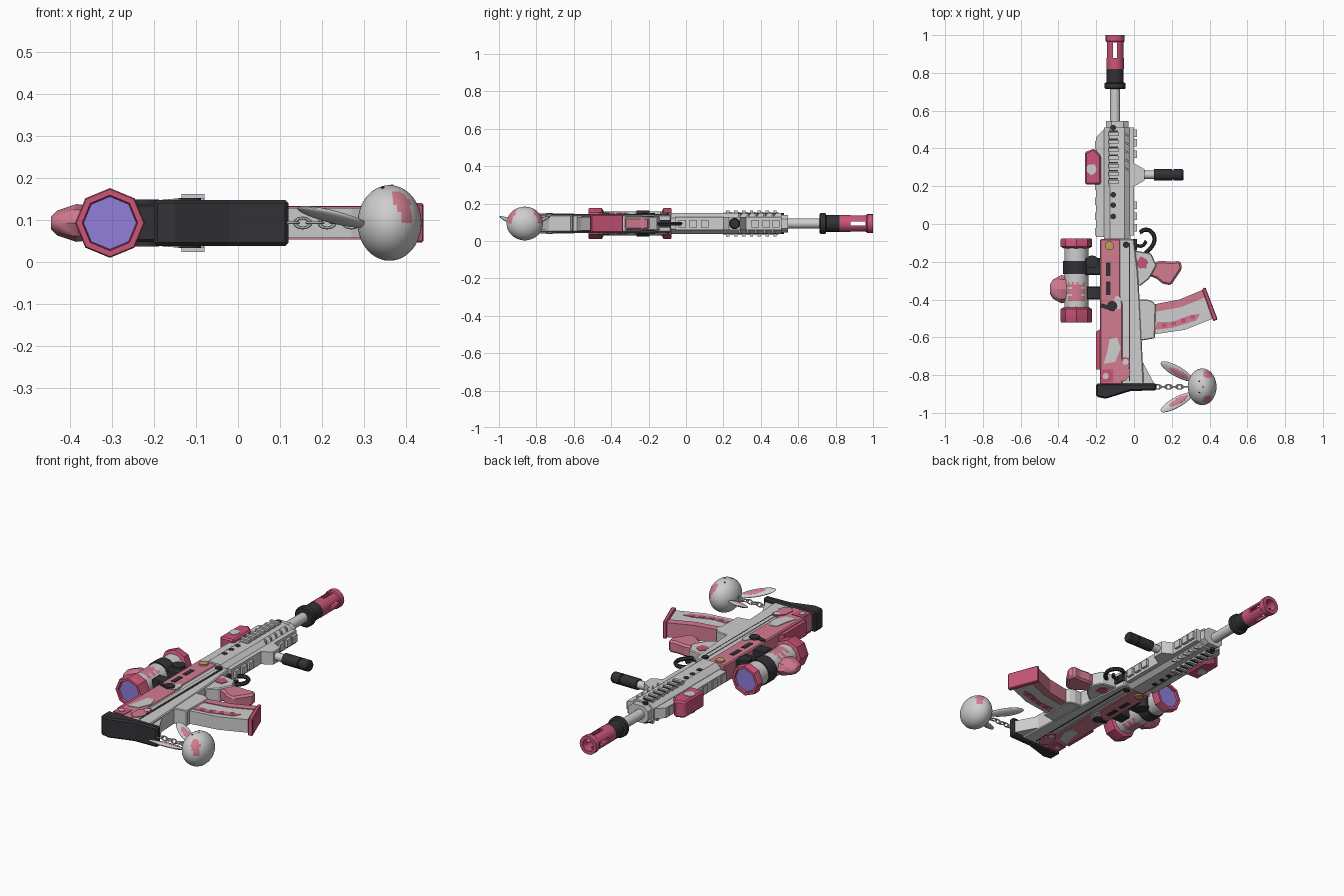
import bpy, bmesh, math, random
from mathutils import Vector, Matrix

random.seed(4)
if "Cube" in bpy.data.objects:
    bpy.data.objects.remove(bpy.data.objects["Cube"])
C = 0.093  # height of the mirror plane


def material(name, r, g, b):
    m = bpy.data.materials.new(name)
    m.use_nodes = True
    m.diffuse_color = (r, g, b, 1)
    m.node_tree.nodes["Principled BSDF"].inputs["Base Color"].default_value = (r, g, b, 1)
    return m


WHITE = material("light grey", 0.62, 0.62, 0.62)
PINK = material("soft pink", 0.65, 0.2, 0.28)
DEEP = material("deep pink", 0.6, 0.09, 0.19)
DARK = material("charcoal", 0.032, 0.032, 0.038)
LENS = material("violet glass", 0.29, 0.21, 0.7)
GOLD = material("brass", 0.55, 0.34, 0.12)


def finish(name, bm, *mats):
    bmesh.ops.recalc_face_normals(bm, faces=bm.faces)
    me = bpy.data.meshes.new(name)
    bm.to_mesh(me)
    bm.free()
    ob = bpy.data.objects.new(name, me)
    bpy.context.collection.objects.link(ob)
    for m in mats:
        me.materials.append(m)
    return ob


def extrude(bm, pts, lo, hi, axis="z"):
    put = (lambda p, t: (p[0], p[1], t)) if axis == "z" else (lambda p, t: (p[0], t, C + p[1]))
    a = [bm.verts.new(put(p, lo)) for p in pts]
    b = [bm.verts.new(put(p, hi)) for p in pts]
    bm.faces.new(a)
    bm.faces.new(b)
    for i in range(len(pts)):
        j = (i + 1) % len(pts)
        bm.faces.new((a[i], a[j], b[j], b[i]))


def prism(name, pts, h, mat, bevel=0.0):
    """Outline in plan, extruded evenly about the mirror plane."""
    bm = bmesh.new()
    extrude(bm, pts, C - h, C + h)
    ob = finish(name, bm, mat)
    if bevel:
        mod = ob.modifiers.new("soft edges", "BEVEL")
        mod.width, mod.segments = bevel, 1
    return ob


def rect(x0, x1, y0, y1):
    return [(x0, y0), (x1, y0), (x1, y1), (x0, y1)]


def plates(name, pts, h, mat):
    """Thin painted plates on both flat sides."""
    bm = bmesh.new()
    extrude(bm, pts, C + h - 0.001, C + h + 0.003)
    extrude(bm, pts, C - h - 0.003, C - h + 0.001)
    return finish(name, bm, mat)


def blob(x, y, rx, ry, n=14):
    return [(x + rx * k * math.cos(a), y + ry * k * math.sin(a))
            for a, k in ((i * math.tau / n, random.uniform(0.7, 1.1)) for i in range(n))]


def lathe(name, axis, u, v, prof, sides, *mats):
    """Rings (position, radius) along an axis, capped at both ends."""
    bm = bmesh.new()
    put = {"x": lambda a, b, t: (t, u + a, v + b), "y": lambda a, b, t: (u + a, t, v + b),
           "z": lambda a, b, t: (u + a, v + b, t)}[axis]
    rings = [[bm.verts.new(put(r * math.cos(i * math.tau / sides), r * math.sin(i * math.tau / sides), t))
              for i in range(sides)] for t, r in prof]
    bm.faces.new(rings[0])
    bm.faces.new(rings[-1])
    for p, q in zip(rings, rings[1:]):
        for i in range(sides):
            j = (i + 1) % sides
            bm.faces.new((p[i], p[j], q[j], q[i]))
    return finish(name, bm, *mats)


def pin(name, x, y, r, h, mat):
    return lathe(name, "z", x, y, [(C - h, r), (C + h, r)], 12, mat)


# Barrel and slotted muzzle
X = -0.1
lathe("barrel", "y", X, C, [(0.5, 0.027), (0.74, 0.027)], 16, WHITE)
lathe("muzzle_collar", "y", X, C, [(0.715, 0.05), (0.72, 0.056), (0.745, 0.056), (0.75, 0.045), (0.825, 0.045)], 16, DARK)
muzzle = lathe("muzzle", "y", X, C, [(0.82, 0.046), (0.965, 0.046), (0.97, 0.051), (1, 0.051), (1, 0.032), (0.84, 0.032)], 16, DEEP)
for k, (dx, dz) in enumerate(((0.011, 0.08), (0.08, 0.011))):
    bm = bmesh.new()
    extrude(bm, rect(X - dx, X + dx, 0.88, 0.96), C - dz, C + dz)
    cutter = finish("slot_cutter", bm, DEEP)
    mod = muzzle.modifiers.new("slot", "BOOLEAN")
    mod.operation, mod.object, mod.solver = "DIFFERENCE", cutter, "EXACT"
    bpy.context.view_layer.objects.active = muzzle
    bpy.ops.object.modifier_apply(modifier=mod.name)
    bpy.data.objects.remove(cutter)

# Handguard: chamfered section with a narrower nose
for name, s, y0, y1 in (("handguard", 1, -0.08, 0.51), ("handguard_nose", 0.85, 0.5, 0.545)):
    half = [(0.038, 0.055), (0.07, 0.03), (0.07, -0.03), (0.038, -0.055)]
    sec = [(-0.088 + s * x, s * z) for x, z in half + [(-x, -z) for x, z in half]]
    bm = bmesh.new()
    extrude(bm, sec, y0, y1, "y")
    finish(name, bm, WHITE)
prism("upper_rail", [(-0.2, -0.07), (-0.15, -0.07), (-0.15, 0.51), (-0.18, 0.48), (-0.2, 0.46)], 0.028, WHITE)
prism("lower_rail", rect(-0.03, 0.0, -0.06, 0.51), 0.035, WHITE)
prism("side_rail", rect(-0.132, -0.082, 0.2, 0.49), 0.06, WHITE)
for i in range(7):
    y = 0.215 + i * 0.042
    prism("side_rail_tooth", rect(-0.135, -0.08, y, y + 0.018), 0.069, WHITE)
    plates("side_rail_gap", rect(-0.13, -0.084, y + 0.02, y + 0.028), 0.059, DARK)
for y in (-0.02, 0.04, 0.1, 0.37, 0.43, 0.48):
    prism("lower_rail_tooth", rect(-0.01, 0.015, y - 0.02, y + 0.02), 0.02, WHITE)
for y in (-0.04, 0.04, 0.12, 0.2, 0.42):
    prism("upper_rail_tooth", rect(-0.206, -0.19, y - 0.02, y + 0.02), 0.022, WHITE)
for y in (0.04, 0.1, 0.155, 0.51):
    pin("handguard_hole", -0.11, y, 0.015, 0.057, DARK)
for i in range(5):
    y = 0.28 + i * 0.045
    prism("cooling_rib", [(-0.06, y + 0.02), (-0.025, y), (-0.025, y + 0.008), (-0.06, y + 0.028)], 0.054, WHITE)

# Side light box and front grip
prism("light_box", [(-0.26, 0.21), (-0.175, 0.21), (-0.175, 0.36), (-0.21, 0.4), (-0.26, 0.38)], 0.045, DEEP, 0.008)
plates("light_box_patch", blob(-0.222, 0.29, 0.03, 0.035), 0.045, WHITE)
prism("front_grip_mount", [(0, 0.2), (0.02, 0.21), (0.055, 0.23), (0.055, 0.29), (0.02, 0.31), (0, 0.32)], 0.035, WHITE)
lathe("front_grip_stem", "x", 0.26, C, [(0.04, 0.022), (0.12, 0.022)], 12, WHITE)
lathe("front_grip", "x", 0.26, C, [(0.105, 0.03), (0.2, 0.03), (0.2, 0.024), (0.21, 0.024), (0.21, 0.03), (0.255, 0.03), (0.262, 0.025)], 16, DARK)

# Receiver and stock
prism("upper_receiver", [(-0.18, -0.85), (-0.06, -0.85), (-0.06, -0.42), (-0.072, -0.38), (-0.072, -0.08), (-0.18, -0.08)], 0.05, PINK, 0.006)
prism("lower_receiver", [(-0.08, -0.85), (0.052, -0.85), (0.04, -0.6), (0.03, -0.4), (0.02, -0.25), (0, -0.08), (-0.08, -0.08)], 0.046, WHITE, 0.005)
plates("receiver_seam", rect(-0.027, -0.021, -0.83, -0.1), 0.045, DARK)
prism("stock_strip", rect(-0.05, -0.03, -0.78, -0.1), 0.05, WHITE)
prism("stock_brace", [(0.04, -0.72), (0.11, -0.85), (0.04, -0.85)], 0.035, WHITE)
prism("cheek_rest", [(-0.2, -0.77), (-0.17, -0.77), (-0.17, -0.55), (-0.2, -0.57)], 0.04, DEEP)
prism("butt_pad", [(-0.2, -0.845), (0.12, -0.845), (0.12, -0.88), (-0.02, -0.885), (-0.15, -0.925), (-0.2, -0.915)], 0.055, DARK, 0.008)
plates("stock_patch", [(-0.16, -0.74), (-0.1, -0.73), (-0.07, -0.66), (-0.09, -0.6), (-0.13, -0.61), (-0.14, -0.67)], 0.05, WHITE)
plates("receiver_patch", blob(-0.09, -0.42, 0.025, 0.04), 0.05, WHITE)
plates("stock_corner", rect(-0.178, -0.11, -0.84, -0.77), 0.05, DEEP)
plates("stock_splash", blob(-0.055, -0.78, 0.04, 0.05), 0.051, PINK)
pin("stock_ring", -0.045, -0.73, 0.025, 0.054, DEEP)
pin("stock_ring_centre", -0.045, -0.73, 0.016, 0.055, WHITE)
pin("stock_bolt", -0.15, -0.805, 0.016, 0.057, WHITE)
pin("brass_bolt", -0.13, -0.115, 0.024, 0.058, GOLD)
pin("receiver_pin", -0.042, -0.11, 0.017, 0.054, DARK)
for y in (-0.24, -0.34):
    plates("receiver_slot", rect(-0.148, -0.124, y - 0.035, y + 0.035), 0.05, DARK)
pin("bolt_knob", -0.115, -0.435, 0.027, 0.06, DARK)
prism("bolt_handle", [(-0.18, -0.44), (-0.12, -0.46), (-0.11, -0.44), (-0.17, -0.42)], 0.056, DARK)

# Trigger, guard and rear grip


def rod(name, pts, r):
    cu = bpy.data.curves.new(name, "CURVE")
    cu.dimensions, cu.bevel_depth, cu.bevel_resolution, cu.resolution_u = "3D", r, 1, 5
    sp = cu.splines.new("BEZIER")
    sp.bezier_points.add(len(pts) - 1)
    for b, p in zip(sp.bezier_points, pts):
        b.co = (p[0], p[1], C)
        b.handle_left_type = b.handle_right_type = "AUTO"
    cu.use_fill_caps = True
    cu.materials.append(DARK)
    ob = bpy.data.objects.new(name, cu)
    bpy.context.collection.objects.link(ob)
    bpy.context.view_layer.objects.active = ob
    ob.select_set(True)
    bpy.ops.object.convert(target="MESH")
    bpy.context.active_object.select_set(False)


rod("trigger_guard", [(0.03, -0.045), (0.06, -0.03), (0.095, -0.045), (0.108, -0.085), (0.09, -0.125), (0.06, -0.155)], 0.011)
rod("trigger", [(0, -0.11), (0.045, -0.115), (0.065, -0.09)], 0.009)
prism("trigger_base", rect(-0.01, 0.015, -0.14, -0.08), 0.02, DARK)
prism("grip_mount", [(0, -0.3), (0.03, -0.33), (0.08, -0.29), (0.12, -0.22), (0.09, -0.155), (0, -0.14)], 0.038, WHITE, 0.005)
plates("grip_mount_splash", blob(0.042, -0.205, 0.035, 0.035), 0.038, DEEP)
prism("rear_grip", [(0.07, -0.27), (0.11, -0.2), (0.145, -0.195), (0.2, -0.2), (0.245, -0.195), (0.255, -0.235), (0.195, -0.325), (0.15, -0.315), (0.12, -0.29)], 0.033, PINK, 0.01)

# Magazine
prism("magazine_well", [(0.02, -0.62), (0.11, -0.605), (0.115, -0.43), (0.1, -0.41), (0.07, -0.4), (0.02, -0.4)], 0.043, WHITE, 0.004)
prism("magazine", [(0.1, -0.585), (0.27, -0.56), (0.42, -0.5), (0.37, -0.355), (0.24, -0.41), (0.1, -0.435)], 0.036, WHITE)
prism("magazine_front", [(0.11, -0.465), (0.25, -0.44), (0.385, -0.385), (0.372, -0.345), (0.24, -0.4), (0.11, -0.425)], 0.04, PINK)
plates("magazine_splash", [(0.11, -0.56), (0.2, -0.55), (0.33, -0.51), (0.35, -0.475), (0.29, -0.485), (0.2, -0.52), (0.12, -0.52)], 0.036, PINK)
for x, y in ((0.16, -0.542), (0.21, -0.53), (0.26, -0.515), (0.31, -0.495)):
    plates("magazine_notch", rect(x - 0.012, x + 0.012, y - 0.006, y + 0.014), 0.037, DEEP)
prism("magazine_cap", [(0.36, -0.345), (0.378, -0.335), (0.443, -0.505), (0.42, -0.515)], 0.047, DEEP, 0.004)

# Scope with painted patches on the tube
S = -0.305
tube = lathe("scope_tube", "y", S, C, [(-0.47 + 0.0125 * i, 0.064) for i in range(30)], 32, WHITE, PINK)
for f in tube.data.polygons:
    c = f.center
    wobble = 0.012 * math.sin(c.y * 170) + 0.008 * math.sin(c.x * 230)
    f.material_index = int(abs(c.y + 0.36) < 0.045 + wobble and abs(c.x - S) < 0.038 + wobble)
for a, b, k, out in ((-0.45, -0.522, 0.083, -1), (-0.12, -0.078, 0.083, 1)):
    lathe("scope_end", "y", S, C, [(a - out * 0.01, 0.065), (a, k), (b - out * 0.005, k), (b, 0.08), (b, 0.066), (b - out * 0.02, 0.064)], 8, DEEP)
    lathe("scope_lens", "y", S, C, [(b - out * 0.022, 0.063), (b - out * 0.012, 0.063)], 8, LENS)
lathe("scope_clamp", "y", S, C, [(-0.265, 0.07), (-0.195, 0.07)], 16, DARK)
prism("front_scope_mount", rect(-0.26, -0.17, -0.27, -0.18), 0.045, DARK, 0.005)
prism("rear_scope_mount", rect(-0.25, -0.17, -0.4, -0.33), 0.045, DARK, 0.005)
pin("clamp_knob", -0.222, -0.2, 0.034, 0.056, DARK)
lathe("scope_turret", "x", -0.345, C, [(-0.445, 0.025), (-0.43, 0.05), (-0.385, 0.075), (-0.36, 0.07), (-0.33, 0.05)], 8, PINK).scale.z = 0.6
bpy.data.objects["scope_turret"].location.z = C * 0.4

# Rabbit charm


def ball(name, centre, size, *mats, turn=Matrix(), seg=24):
    bm = bmesh.new()
    bmesh.ops.create_uvsphere(bm, u_segments=seg, v_segments=seg * 2 // 3, radius=1)
    bmesh.ops.transform(bm, verts=bm.verts, matrix=Matrix.Translation(centre) @ turn.to_4x4() @ Matrix.Diagonal((*size, 1)))
    return finish(name, bm, *mats)


Y = -0.862
head = ball("rabbit_head", (0.361, Y, C), (0.076, 0.097, 0.09), WHITE, PINK, seg=48)
for f in head.data.polygons:
    c = f.center
    f.material_index = int(c.z > C and math.hypot((c.x - 0.39) / 0.024, (abs(c.y - Y) - 0.066) / 0.022) < 1)
for s in (-1, 1):
    ball("rabbit_eye", (0.345, Y + s * 0.03, C + 0.083), (0.004, 0.004, 0.004), DARK, seg=8)
    root, tip = Vector((0.31, Y + s * 0.035, 0.085)), Vector((0.142, Y + s * 0.13, 0.13))
    ax = (root - tip).normalized()
    up = Vector((0, -s * 0.35, 1)).cross(ax).normalized()
    turn = Matrix((ax, up, ax.cross(up))).transposed()
    mid, length = (root + tip) / 2, (root - tip).length / 2
    ball("rabbit_ear", mid, (length, 0.029, 0.011), WHITE, turn=turn)
    ball("ear_lining", mid + turn @ Vector((0.01, 0, 0.0085)), (length * 0.6, 0.015, 0.0045), PINK, turn=turn)
ball("rabbit_nose", (0.367, Y, C + 0.089), (0.004, 0.005, 0.003), DEEP, seg=8)

# Chain of alternating links
for i in range(6):
    bpy.ops.mesh.primitive_torus_add(major_radius=0.012, minor_radius=0.0035, major_segments=12, minor_segments=6,
                                     location=(0.125 + i * 0.029, Y, C), rotation=(i % 2 * math.pi / 2, 0, 0))
    link = bpy.context.active_object
    link.name, link.scale.x = "chain_link", 1.5
    link.data.materials.append(WHITE)

# Smooth the round parts, keep hard edges
for ob in bpy.context.view_layer.objects:
    ob.select_set(ob.type == "MESH" and len(ob.data.polygons) > 12)
bpy.ops.object.shade_smooth_by_angle(angle=math.radians(32))
bpy.ops.object.select_all(action="DESELECT")
